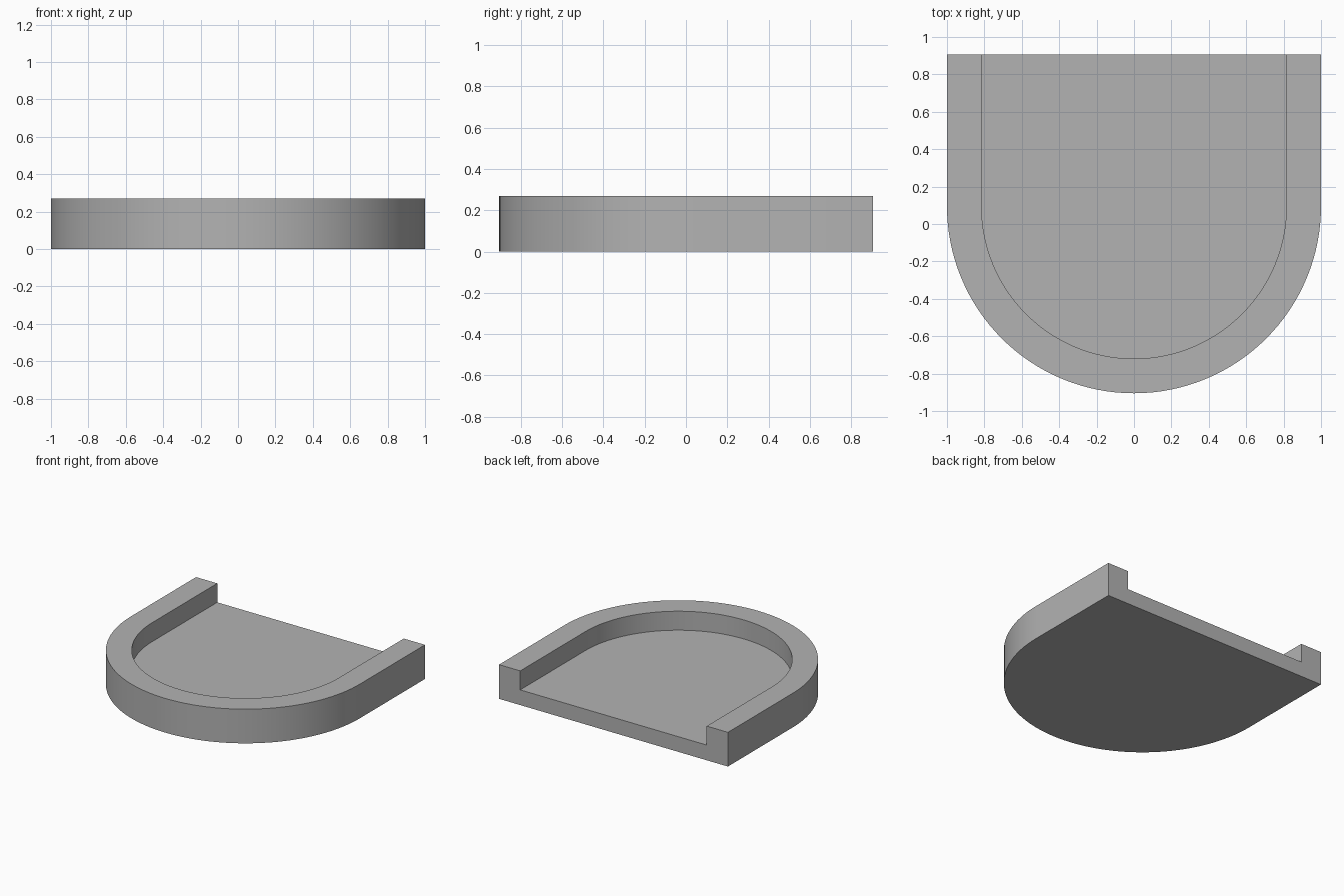
import bpy
import bmesh
from math import pi, cos, sin

cube = bpy.data.objects.get("Cube")
if cube:
    bpy.data.objects.remove(cube, do_unlink=True)

BACK = 0.905          # y of the flat back edge
CENTRE = 0.095        # y of the arc centre
OUTER, INNER = 1.0, 0.815
HEIGHT, FLOOR = 0.27, 0.12
SEGMENTS = 64

grey = bpy.data.materials.new("plain grey")
grey.use_nodes = True
colour = (0.45, 0.45, 0.45, 1)
grey.diffuse_color = colour
grey.node_tree.nodes["Principled BSDF"].inputs["Base Color"].default_value = colour


def u_outline(radius):
    """Straight sides from the back edge joined by a half circle at the front."""
    arc = [(radius * cos(a), CENTRE + radius * sin(a))
           for a in (pi + pi * i / SEGMENTS for i in range(SEGMENTS + 1))]
    return [(-radius, BACK)] + arc + [(radius, BACK)]


bm = bmesh.new()


def ring(radius, z):
    return [bm.verts.new((x, y, z)) for x, y in u_outline(radius)]


def bridge(a, b):
    for i in range(len(a) - 1):
        bm.faces.new((a[i], a[i + 1], b[i + 1], b[i]))


# Outer wall, rim and inner wall
base, rim_out = ring(OUTER, 0), ring(OUTER, HEIGHT)
rim_in, floor = ring(INNER, HEIGHT), ring(INNER, FLOOR)
bridge(base, rim_out)
bridge(rim_out, rim_in)
bridge(rim_in, floor)

# Recessed floor, underside and stepped open back
bm.faces.new(floor)
bm.faces.new(base[::-1])
bm.faces.new((base[0], rim_out[0], rim_in[0], floor[0],
              floor[-1], rim_in[-1], rim_out[-1], base[-1]))
bmesh.ops.recalc_face_normals(bm, faces=bm.faces)

mesh = bpy.data.meshes.new("rounded_tray")
bm.to_mesh(mesh)
bm.free()
mesh.materials.append(grey)
tray = bpy.data.objects.new("rounded_tray", mesh)
bpy.context.collection.objects.link(tray)

# Smooth curve with crisp corners
bpy.ops.object.select_all(action="DESELECT")
tray.select_set(True)
bpy.context.view_layer.objects.active = tray
bpy.ops.object.shade_smooth_by_angle(angle=pi / 6)
